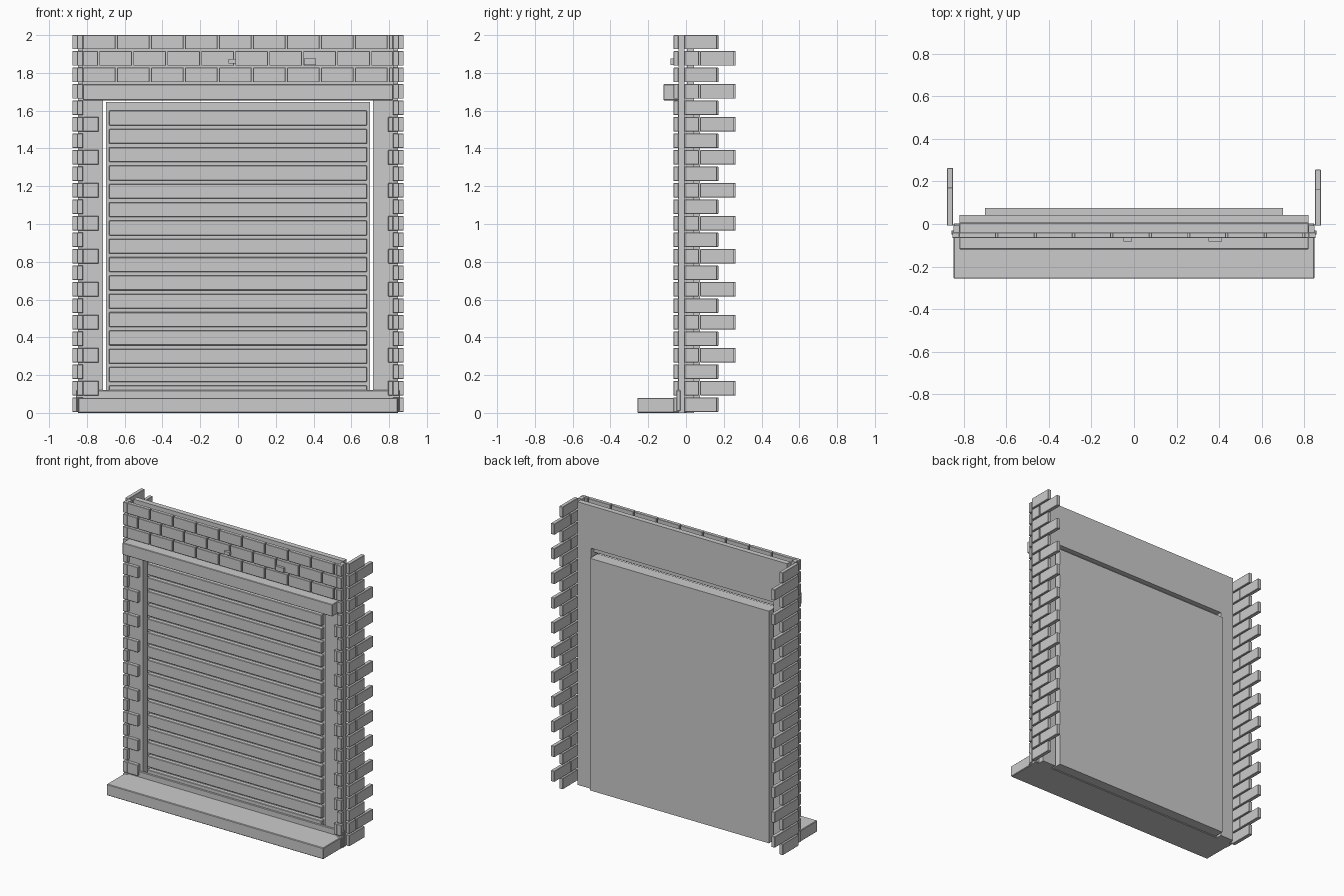
import bpy
import bmesh
from mathutils import Matrix, Vector

cube = bpy.data.objects.get("Cube")
if cube:
    bpy.data.objects.remove(cube, do_unlink=True)

stone = bpy.data.materials.new("plain_grey")
stone.use_nodes = True
stone.diffuse_color = (0.6, 0.6, 0.6, 1)
stone.node_tree.nodes["Principled BSDF"].inputs["Base Color"].default_value = (0.6, 0.6, 0.6, 1)


def part(name, boxes, bevel=0.0):
    """One object from boxes, each given as (x0, x1, y0, y1, z0, z1)."""
    bm = bmesh.new()
    for x0, x1, y0, y1, z0, z1 in boxes:
        centre = Vector((x0 + x1, y0 + y1, z0 + z1)) / 2
        size = Matrix.Diagonal((x1 - x0, y1 - y0, z1 - z0, 1))
        bmesh.ops.create_cube(bm, size=1, matrix=Matrix.Translation(centre) @ size)
    mesh = bpy.data.meshes.new(name)
    bm.to_mesh(mesh)
    bm.free()
    mesh.materials.append(stone)
    obj = bpy.data.objects.new(name, mesh)
    bpy.context.collection.objects.link(obj)
    if bevel:
        mod = obj.modifiers.new("soft_edges", "BEVEL")
        mod.width = bevel
        mod.segments = 1
    return obj


PITCH, HEIGHT, ROWS = 0.0873, 0.077, 23
HALF, OPEN, FACE, BACK = 0.82, 0.714, -0.04, 0.042
BRICK = -0.066


def row_z(row):
    z = 0.005 + row * PITCH
    return z, min(z + HEIGHT, 2)


# Jambs and the back panel over the opening, leaving a channel behind the bricks
part("wall_frame", [
    (-HALF, -OPEN, FACE, BACK, 0, 1.7),
    (OPEN, HALF, FACE, BACK, 0, 1.7),
    (-HALF, HALF, 0.005, BACK, 1.7, 2),
])

# Narrow posts at the wall's outer edges
part("edge_posts", [
    (-0.848, -HALF, FACE, -0.008, 0, 2),
    (HALF, 0.848, FACE, -0.008, 0, 2),
])

# Sill, threshold and lintel
part("sill", [(-0.847, 0.847, -0.257, 0.003, 0, 0.08)], 0.004)
part("threshold", [(-0.857, 0.857, -0.05, -0.03, 0.01, 0.12)], 0.003)
part("lintel", [(-HALF, HALF, -0.119, 0.005, 1.655, 1.74)], 0.003)

# Shutter with horizontal slats
part("shutter_panel", [(-0.7, 0.7, -0.01, 0.074, 0.005, 1.645)])
part("shutter_slats", [
    (-0.683, 0.683, -0.042, -0.01, 1.522 - i * 0.097, 1.6 - i * 0.097)
    for i in range(16)
], 0.003)

# Running brick courses above the lintel
courses = []
for row in (20, 21, 22):
    z0, z1 = row_z(row)
    x = -HALF if row % 2 == 0 else -0.914
    while x < HALF:
        courses.append((max(x, -HALF), min(x + 0.172, HALF), BRICK, FACE, z0, z1))
        x += 0.18
part("top_bricks", courses, 0.002)

# Small bricks at alternate rows beside the opening
jamb = []
for row in range(1, 19, 2):
    z0, z1 = row_z(row)
    jamb.append((-HALF, -0.738, BRICK, FACE, z0, z1))
    jamb.append((0.795, HALF, BRICK, FACE, z0, z1))
part("jamb_bricks", jamb, 0.002)

# Toothed brick returns and corner bricks on both sides
for name, sign, shift in (("left", 1, 0), ("right", -1, 0.008)):
    x0, x1 = sorted((sign * 0.85, sign * 0.877))
    c0, c1 = sorted((sign * HALF, sign * 0.853))
    side, corner = [], []
    for row in range(ROWS):
        z0, z1 = row_z(row)
        spans = ((0.075, 0.255), (-0.008, 0.068)) if row % 2 else ((-0.008, 0.163),)
        for y0, y1 in spans:
            side.append((x0, x1, y0, y1 + shift, z0, z1))
        corner.append((c0, c1, BRICK, FACE, z0, z1))
    part(name + "_return_bricks", side, 0.002)
    part(name + "_corner_bricks", corner, 0.002)

# Chips standing off the middle course
part("brick_chips", [
    (-0.05, -0.01, -0.083, BRICK, 1.85, 1.873),
    (0.35, 0.413, -0.083, BRICK, 1.843, 1.875),
])
